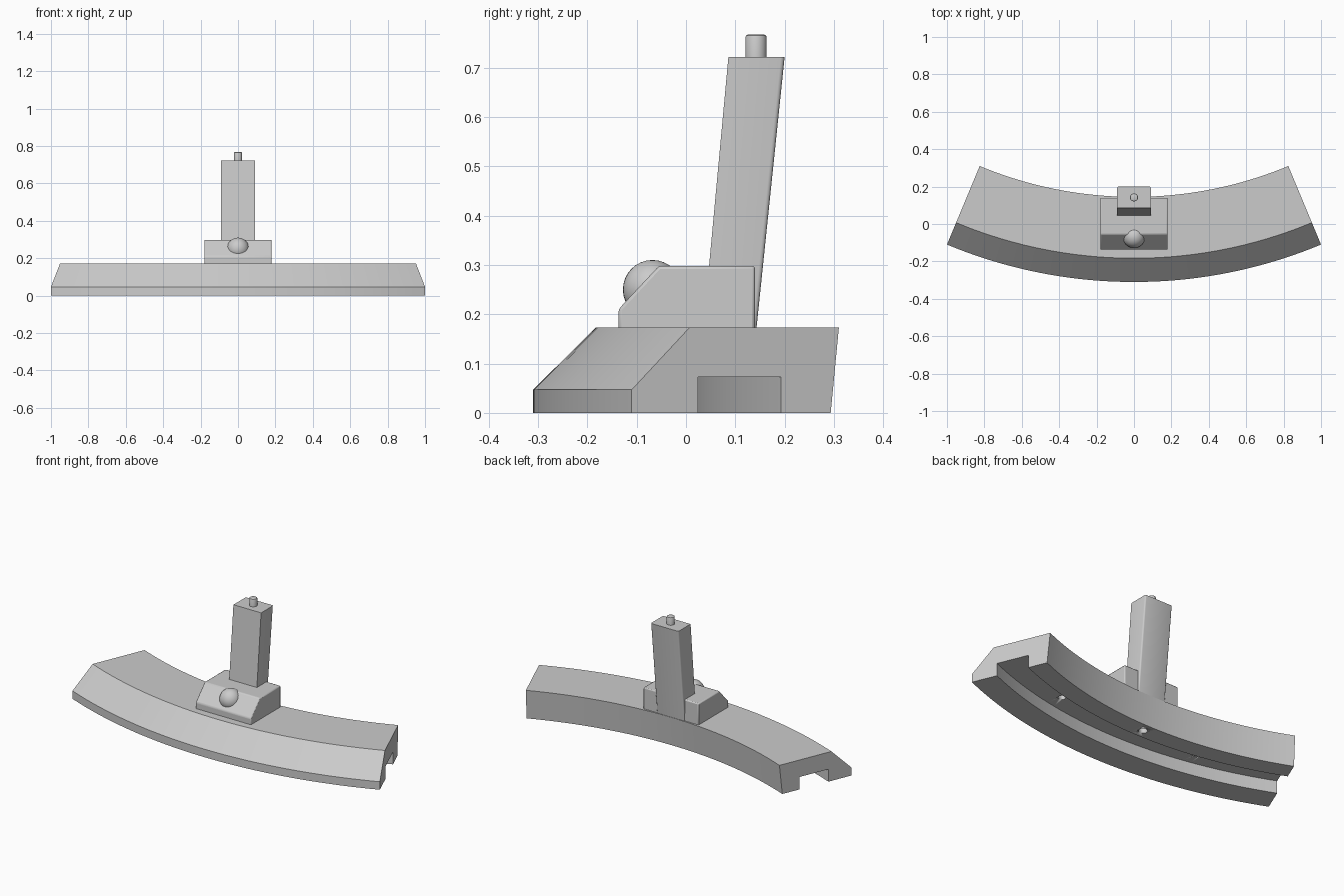
import bpy, bmesh, math

if "Cube" in bpy.data.objects:
    bpy.data.objects.remove(bpy.data.objects["Cube"])

ARC_Y = 2.29                    # centre of the base's curve
HALF = math.asin(1 / 2.6)       # half sweep angle


def finish(name, bm, smooth=30):
    bmesh.ops.recalc_face_normals(bm, faces=bm.faces)
    me = bpy.data.meshes.new(name)
    bm.to_mesh(me)
    bm.free()
    ob = bpy.data.objects.new(name, me)
    bpy.context.collection.objects.link(ob)
    bpy.ops.object.select_all(action='DESELECT')
    ob.select_set(True)
    bpy.context.view_layer.objects.active = ob
    bpy.ops.object.shade_smooth_by_angle(angle=math.radians(smooth))
    return ob


def loft(rings):
    bm = bmesh.new()
    loops = [[bm.verts.new(p) for p in ring] for ring in rings]
    n = len(loops[0])
    for a, b in zip(loops, loops[1:]):
        for i in range(n):
            j = (i + 1) % n
            bm.faces.new((a[i], a[j], b[j], b[i]))
    bm.faces.new(loops[0])
    bm.faces.new(loops[-1])
    return bm


def cylinder(name, x, y, z0, z1, r, bevel=0.0):
    bm = bmesh.new()
    bmesh.ops.create_cone(bm, cap_ends=True, segments=24, radius1=r, radius2=r, depth=z1 - z0)
    bmesh.ops.translate(bm, verts=bm.verts, vec=(x, y, (z0 + z1) / 2))
    if bevel:
        top = [e for e in bm.edges if all(v.co.z > z1 - 1e-4 for v in e.verts)]
        bmesh.ops.bevel(bm, geom=top, offset=bevel, segments=2, profile=0.5, affect='EDGES')
    return finish(name, bm)


# Curved base: (radius, height) section with a channel underneath, swept along the arc
section = [(2.6, 0), (2.6, .047), (2.473, .173), (2.145, .173), (2.163, 0),
           (2.272, 0), (2.272, .073), (2.454, .073), (2.454, 0)]
STEPS = 40
rings = []
for k in range(STEPS + 1):
    a = HALF * (2 * k / STEPS - 1)
    rings.append([(r * math.sin(a), ARC_Y - r * math.cos(a), z) for r, z in section])
base = finish("curved_base", loft(rings))

# Small sockets under the base
for name, x, y, z1, r in (("socket_cutter_rear", 0, .072, .045, .024),
                          ("socket_cutter_right", .46, -.03, .12, .02),
                          ("socket_cutter_left", -.46, -.03, .12, .02)):
    cutter = cylinder(name, x, y, -.02, z1, r)
    cutter.hide_render = True
    cutter.hide_set(True)
    cut = base.modifiers.new(name, 'BOOLEAN')
    cut.operation = 'DIFFERENCE'
    cut.solver = 'EXACT'
    cut.object = cutter

# Mounting block with sloped front
side = [(-.137, .16), (-.137, .21), (-.055, .298), (.14, .298), (.14, .16)]
block = finish("mounting_block", loft([[(x, y, z) for y, z in side] for x in (-.18, .18)]))
bev = block.modifiers.new("soft_edges", 'BEVEL')
bev.width = .006
bev.segments = 2

# Leaning post, rounded on its two rear edges
bm = loft([[(-.09, f, z), (.09, f, z), (.09, b, z), (-.09, b, z)]
           for z, f, b in ((.16, .034, .1417), (.722, .086, .2))])
rear = [e for e in bm.edges if abs(e.verts[0].co.z - e.verts[1].co.z) > .3
        and max(v.co.y for v in e.verts) > .15]
bmesh.ops.bevel(bm, geom=rear, offset=.008, segments=3, profile=.5, affect='EDGES')
finish("post", bm)

# Pin on top of the post
cylinder("top_pin", 0, .142, .71, .767, .0215, .005)

# Round knob on the sloped front
bm = bmesh.new()
bmesh.ops.create_uvsphere(bm, u_segments=32, v_segments=16, radius=.06)
bmesh.ops.translate(bm, verts=bm.verts, vec=(0, -.068, .25))
finish("knob", bm)
